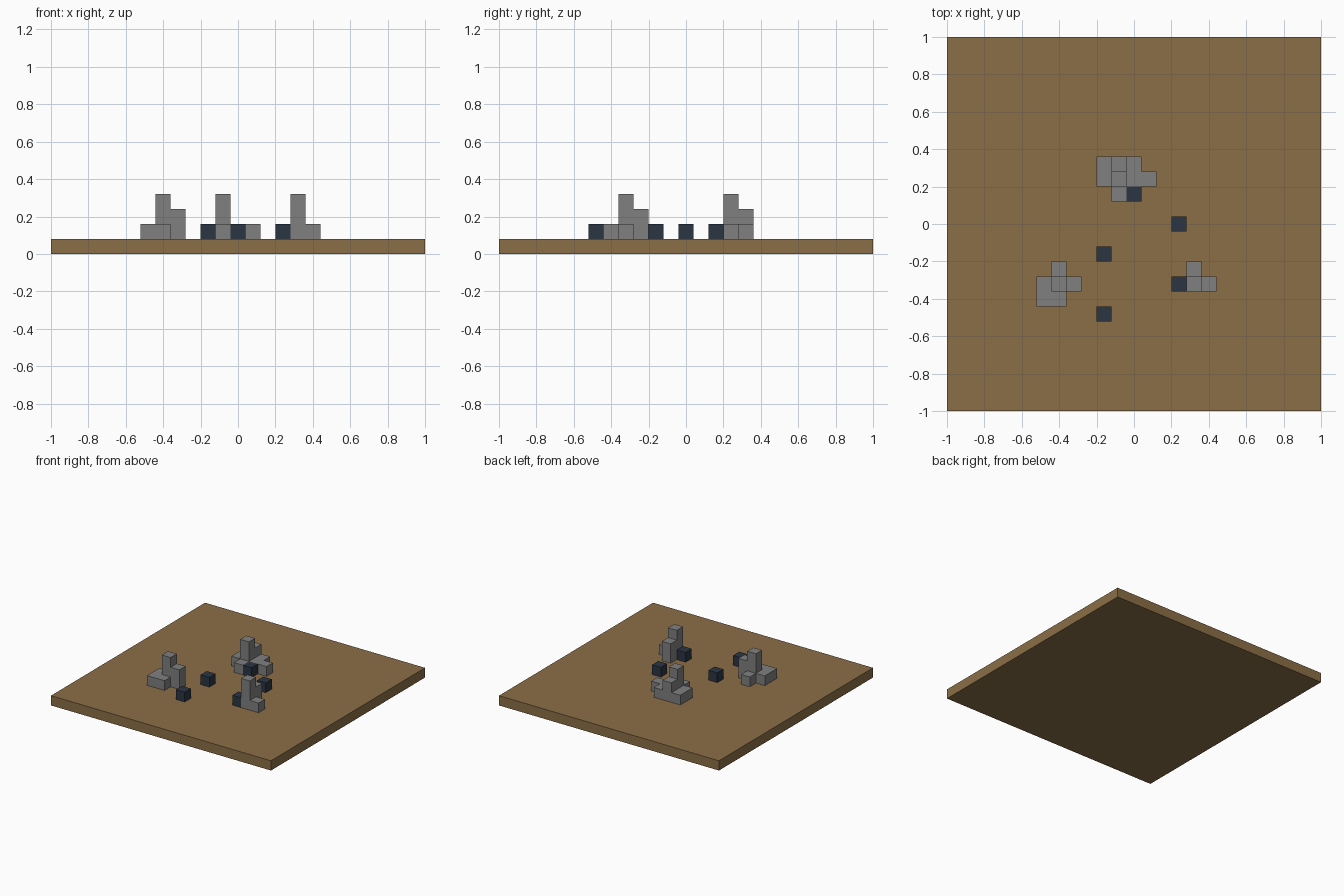
import bpy
import bmesh
from mathutils import Vector

CELL = 0.08  # every block sits on this grid

default = bpy.data.objects.get("Cube")
if default:
    bpy.data.objects.remove(default, do_unlink=True)


def make_material(name, srgb):
    linear = [((c / 255 + 0.055) / 1.055) ** 2.4 for c in srgb]
    mat = bpy.data.materials.new(name)
    mat.use_nodes = True
    mat.diffuse_color = (*linear, 1)
    mat.node_tree.nodes["Principled BSDF"].inputs["Base Color"].default_value = (*linear, 1)
    return mat


brown = make_material("earth brown", (139, 111, 71))
grey = make_material("stone grey", (128, 128, 128))
navy = make_material("dark slate blue", (43, 53, 68))


def finish(name, bm, mat):
    mesh = bpy.data.meshes.new(name)
    bm.to_mesh(mesh)
    bm.free()
    mesh.materials.append(mat)
    obj = bpy.data.objects.new(name, mesh)
    bpy.context.collection.objects.link(obj)
    return obj


def box(name, centre, size, mat):
    bm = bmesh.new()
    bmesh.ops.create_cube(bm, size=1)
    bmesh.ops.scale(bm, vec=size, verts=bm.verts)
    obj = finish(name, bm, mat)
    obj.location = centre
    return obj


def block_pile(name, heights, mat):
    """Outer skin of stacked blocks; heights maps a grid cell to its block count."""
    filled = {(i, j, k) for (i, j), h in heights.items() for k in range(1, h + 1)}
    bm = bmesh.new()
    for cell in filled:
        for axis in range(3):
            for sign in (-1, 1):
                n = Vector((0, 0, 0))
                n[axis] = sign
                if tuple(int(c + d) for c, d in zip(cell, n)) in filled:
                    continue
                u = Vector((0, 0, 0))
                u[(axis + 1) % 3] = 1
                v = n.cross(u)
                mid = Vector(cell) + Vector((0, 0, 0.5)) + n / 2
                corners = [mid + (a * u + b * v) / 2
                           for a, b in ((-1, -1), (1, -1), (1, 1), (-1, 1))]
                bm.faces.new([bm.verts.new(c * CELL) for c in corners])
    bmesh.ops.remove_doubles(bm, verts=bm.verts, dist=0.001)
    bmesh.ops.dissolve_limit(bm, angle_limit=0.01, verts=bm.verts, edges=bm.edges)
    return finish(name, bm, mat)


# Ground slab
box("ground_slab", (0, 0, CELL / 2), (2, 2, CELL), brown)

# Three stone piles
block_pile("back_stone_pile", {
    (-2, 3): 1, (-2, 4): 1, (-1, 2): 1, (-1, 3): 3, (-1, 4): 2,
    (0, 3): 1, (0, 4): 1, (1, 3): 1}, grey)
block_pile("front_right_stone_pile", {
    (-6, -5): 1, (-6, -4): 1, (-5, -5): 1, (-5, -4): 3,
    (-5, -3): 1, (-4, -4): 2}, grey)
block_pile("front_left_stone_pile", {
    (4, -4): 3, (4, -3): 2, (5, -4): 1}, grey)

# Loose dark blocks
for n, (i, j) in enumerate([(0, 2), (3, 0), (-2, -2), (3, -4), (-2, -6)], 1):
    box(f"dark_block_{n}", (i * CELL, j * CELL, 1.5 * CELL), (CELL,) * 3, navy)
